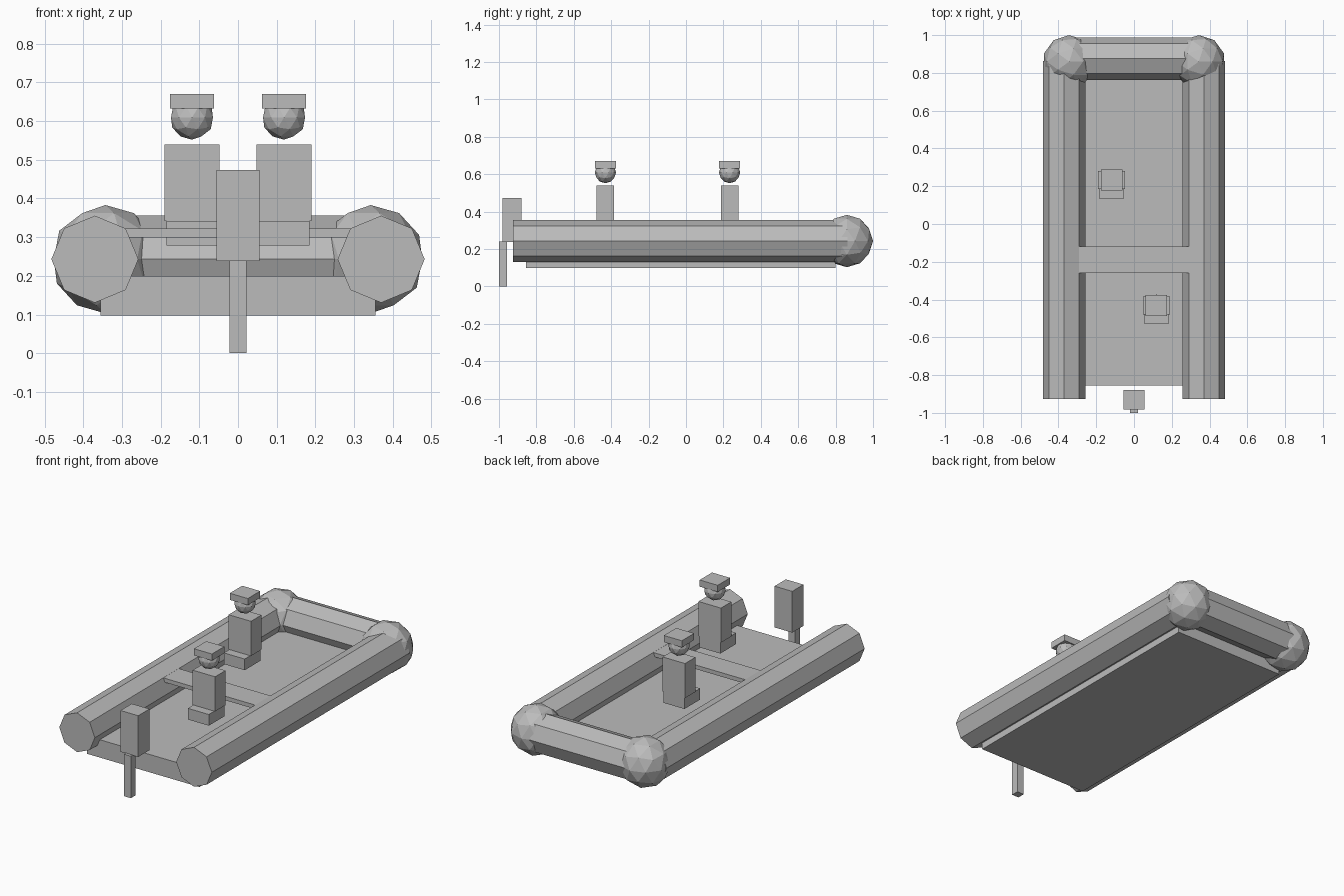
import bpy
import math

if "Cube" in bpy.data.objects:
    bpy.data.objects.remove(bpy.data.objects["Cube"])

# one flat grey for everything
grey = bpy.data.materials.new("plain grey")
grey.diffuse_color = (0.5, 0.5, 0.5, 1)
grey.use_nodes = True
grey.node_tree.nodes["Principled BSDF"].inputs["Base Color"].default_value = grey.diffuse_color


def finish(name):
    ob = bpy.context.object
    ob.name = name
    ob.data.materials.append(grey)
    return ob


def box(name, x, y, z):
    """Box from (min, max) pairs on each axis."""
    spans = (x, y, z)
    bpy.ops.mesh.primitive_cube_add(size=1, location=[(a + b) / 2 for a, b in spans])
    ob = finish(name)
    ob.scale = [b - a for a, b in spans]
    bpy.ops.object.transform_apply(location=False, rotation=False, scale=True)


def ball(name, radius, loc):
    bpy.ops.mesh.primitive_ico_sphere_add(subdivisions=2, radius=radius, location=loc)
    finish(name)


def tube(name, length, loc, rot):
    """Eight-sided inflated tube with a ridge on top."""
    bpy.ops.mesh.primitive_cylinder_add(vertices=8, radius=0.1125, depth=length,
                                        location=loc, rotation=rot)
    finish(name)


AXIS_Z = 0.243
Q = math.pi / 2

# hull: floor, side tubes, bow tube and corner balls
box("floor", (-0.355, 0.355), (-0.856, 0.80), (0.098, 0.20))
for side, s in (("left", -1), ("right", 1)):
    tube(side + "_tube", 1.79, (0.37 * s, -0.031, AXIS_Z), (Q, 0, 0))
    ball(side + "_bow_corner", 0.14, (0.343 * s, 0.86, AXIS_Z))
tube("bow_tube", 0.69, (0, 0.875, AXIS_Z), (0, Q, 0))

# cross bench
box("bench", (-0.34, 0.34), (-0.26, -0.12), (0.299, 0.322))


# seated crew: legs, torso, head and flat cap
def crew(label, x, y):
    box(label + "_legs", (x - 0.066, x + 0.066), (y - 0.097, y + 0.045), (0.278, 0.342))
    box(label + "_torso", (x - 0.071, x + 0.071), (y - 0.047, y + 0.047), (0.342, 0.54))
    ball(label + "_head", 0.057, (x, y, 0.609))
    box(label + "_cap", (x - 0.057, x + 0.057), (y - 0.056, y + 0.056), (0.632, 0.67))


crew("front_crew", -0.119, 0.233)
crew("rear_crew", 0.119, -0.431)

# outboard motor
box("motor_housing", (-0.056, 0.056), (-0.982, -0.88), (0.238, 0.474))
box("motor_leg", (-0.022, 0.022), (-1.0, -0.956), (0, 0.24))
